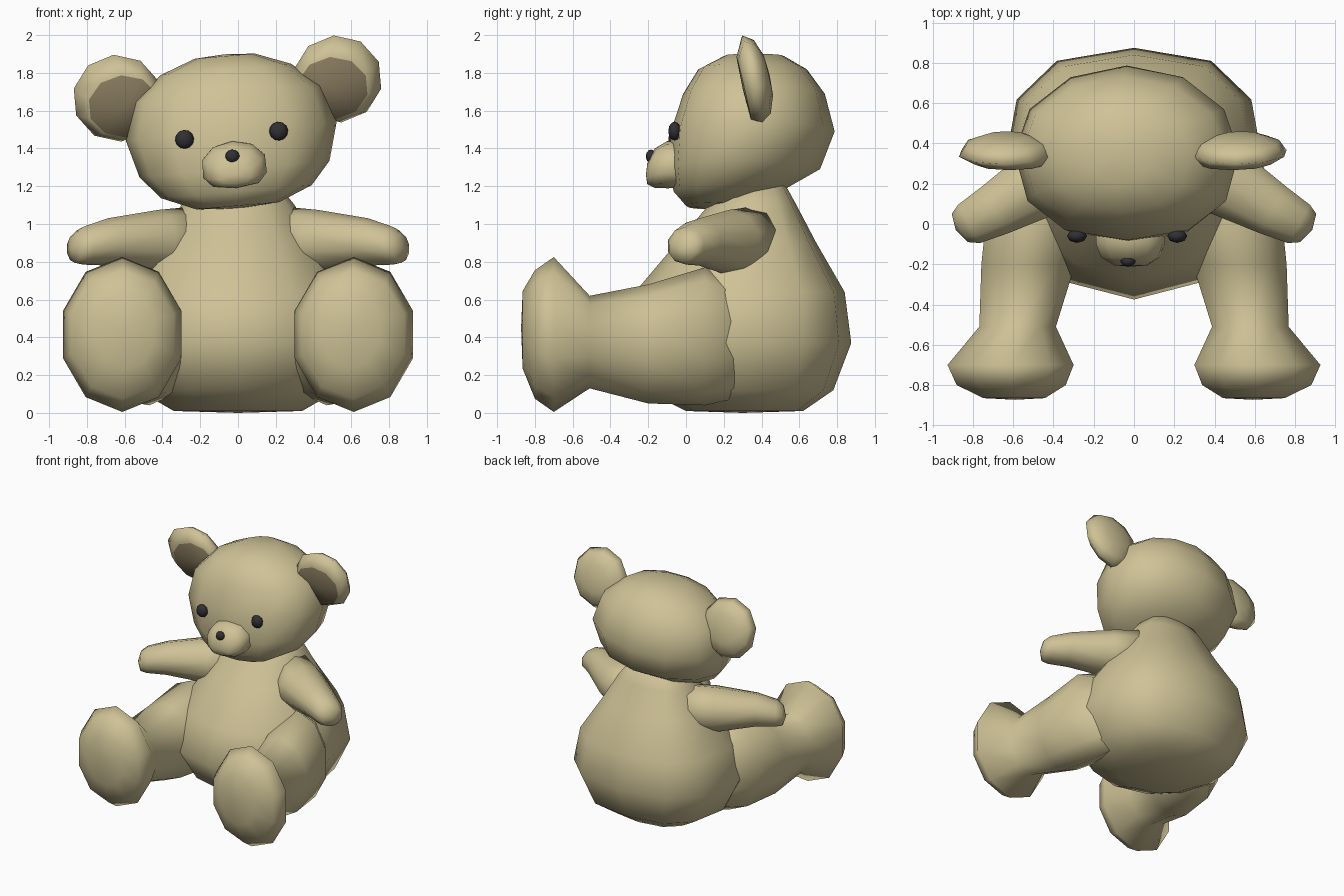
import bpy, bmesh, math
from mathutils import Vector, Matrix

if "Cube" in bpy.data.objects:
    bpy.data.objects.remove(bpy.data.objects["Cube"])


def material(name, col):
    m = bpy.data.materials.new(name)
    m.diffuse_color = (*col, 1)
    m.use_nodes = True
    m.node_tree.nodes["Principled BSDF"].inputs["Base Color"].default_value = m.diffuse_color
    return m


FUR = material("tan fur", (0.62, 0.54, 0.305))
INNER = material("brown inner ear", (0.265, 0.21, 0.12))
BLACK = material("black button", (0.03, 0.03, 0.035))

X, Y, Z = Vector((1, 0, 0)), Vector((0, 1, 0)), Vector((0, 0, 1))


def finish(name, bm, mats, matrix=None):
    if matrix is not None:
        bm.transform(matrix)
    bmesh.ops.recalc_face_normals(bm, faces=bm.faces)
    for f in bm.faces:
        f.smooth = True
    me = bpy.data.meshes.new(name)
    bm.to_mesh(me)
    bm.free()
    for m in mats:
        me.materials.append(m)
    ob = bpy.data.objects.new(name, me)
    bpy.context.collection.objects.link(ob)
    return ob


def loft(name, u, v, start, rings, end, n=12, p=1.0, back_p=1.0, phase=-math.pi / 2,
         mats=(FUR,), matrix=None, dark_start=False):
    """Skin of elliptical rings (centre, ru, rv) closed by a pole at each end.
    p < 1 squares the half facing -v, back_p < 1 the half facing +v."""
    bm = bmesh.new()
    loops = []
    for c, ru, rv in rings:
        loop = []
        for i in range(n):
            a = phase + 2 * math.pi * i / n
            cu, cv = math.cos(a), math.sin(a)
            q = p if cv < -1e-6 else back_p
            if abs(cv) > 1e-6:
                cu = math.copysign(abs(cu) ** q, cu)
                cv = math.copysign(abs(cv) ** q, cv)
            if abs(cu) < 1e-3:
                cu = 0.0
            loop.append(bm.verts.new(Vector(c) + u * (ru * cu) + v * (rv * cv)))
        loops.append(loop)
    for a, b in zip(loops, loops[1:]):
        for i in range(n):
            j = (i + 1) % n
            bm.faces.new((a[i], a[j], b[j], b[i]))
    for pole, loop, dark in ((start, loops[0], dark_start), (end, loops[-1], False)):
        pv = bm.verts.new(pole)
        for i in range(n):
            f = bm.faces.new((pv, loop[i], loop[(i + 1) % n]))
            f.material_index = 1 if dark else 0
    return finish(name, bm, mats, matrix)


def ball(name, centre, size, mat, matrix):
    bm = bmesh.new()
    bmesh.ops.create_uvsphere(bm, u_segments=8, v_segments=6, radius=1)
    bm.transform(Matrix.Translation(centre) @ Matrix.Diagonal((*size, 1)))
    return finish(name, bm, [mat], matrix)


def stack(rows):
    """Rows of (z, y_front, y_back, rx) as rings around the z axis."""
    return [((0, (a + b) / 2, z), rx, (b - a) / 2) for z, a, b, rx in rows]


# Pear-shaped body, broad at the back
loft("body", X, Y, (0, 0.3, 0.0), stack([
    (0.01, 0.0, 0.62, 0.34),
    (0.12, -0.22, 0.78, 0.53),
    (0.37, -0.375, 0.875, 0.65),
    (0.64, -0.27, 0.84, 0.59),
    (0.9, -0.05, 0.69, 0.42),
    (1.1, 0.12, 0.585, 0.30),
    (1.2, 0.2, 0.53, 0.22)]), (0, 0.37, 1.25), back_p=0.76)

# Head: built upright around x = 0, then rolled a little
HEAD = Matrix.Translation((-0.035, 0, 1.48)) @ Matrix.Rotation(math.radians(-5), 4, 'Y')
loft("head", X, Y, (0, 0.15, -0.4), stack([
    (-0.385, -0.0, 0.3, 0.22),
    (-0.31, -0.065, 0.5, 0.4),
    (-0.19, -0.09, 0.71, 0.505),
    (0.01, -0.08, 0.787, 0.56),
    (0.21, -0.015, 0.735, 0.505),
    (0.34, 0.065, 0.64, 0.345),
    (0.41, 0.2, 0.52, 0.16)]), (0, 0.36, 0.42), p=0.86, matrix=HEAD)

# Muzzle and nose
loft("muzzle", X, Z, (0, 0.03, -0.165), [
    ((0, 0.02, -0.165), 0.175, 0.125),
    ((0, -0.1, -0.167), 0.175, 0.125),
    ((0, -0.165, -0.185), 0.15, 0.105),
    ((0, -0.205, -0.215), 0.085, 0.055)], (0, -0.212, -0.22),
    n=10, p=0.7, matrix=HEAD)
ball("nose", (-0.005, -0.185, -0.122), (0.038, 0.028, 0.036), BLACK, HEAD)

for s, side in ((1, "right"), (-1, "left")):
    # Button eyes
    ball("eye_" + side, (s * 0.25, -0.06, -0.01), (0.05, 0.034, 0.05), BLACK, HEAD)

    # Lens-shaped ears, leaning forward at the top, with a dark inner face
    ear = HEAD @ Matrix.Translation((s * 0.585, 0.36, 0.24)) \
        @ Matrix.Rotation(math.radians(13), 4, 'X')
    dx = -s * 0.03
    loft("ear_" + side, X, Z, (dx, -0.07, -0.035), [
        ((dx, -0.064, -0.035), 0.19, 0.17),
        ((0, -0.01, 0), 0.237, 0.237),
        ((0, 0.045, 0), 0.2, 0.2),
        ((0, 0.078, 0), 0.11, 0.11)], (0, 0.085, 0),
        n=10, phase=math.pi / 10, mats=(FUR, INNER), matrix=ear, dark_start=True)

    # Arms reaching out and forward
    across = Vector((0.5 * s, 0.866, 0))
    loft("arm_" + side, across, Z, (s * 0.2, 0.38, 0.92), [
        ((s * 0.26, 0.34, 0.915), 0.17, 0.175),
        ((s * 0.42, 0.23, 0.9), 0.19, 0.175),
        ((s * 0.69, 0.07, 0.905), 0.14, 0.125),
        ((s * 0.82, 0.0, 0.885), 0.115, 0.1),
        ((s * 0.865, -0.02, 0.87), 0.085, 0.075)],
        (s * 0.885, -0.03, 0.865), n=10)

    # Legs running forward into big flared feet with rounded soles
    loft("leg_" + side, X, Z, (s * 0.36, 0.4, 0.36), [
        ((s * 0.37, 0.36, 0.37), 0.16, 0.27),
        ((s * 0.47, 0.1, 0.405), 0.27, 0.365),
        ((s * 0.525, -0.2, 0.365), 0.245, 0.315),
        ((s * 0.578, -0.51, 0.375), 0.2, 0.245),
        ((s * 0.613, -0.7, 0.415), 0.329, 0.41),
        ((s * 0.61, -0.8, 0.415), 0.285, 0.34),
        ((s * 0.595, -0.865, 0.44), 0.16, 0.205)],
        (s * 0.59, -0.873, 0.45), n=10)
